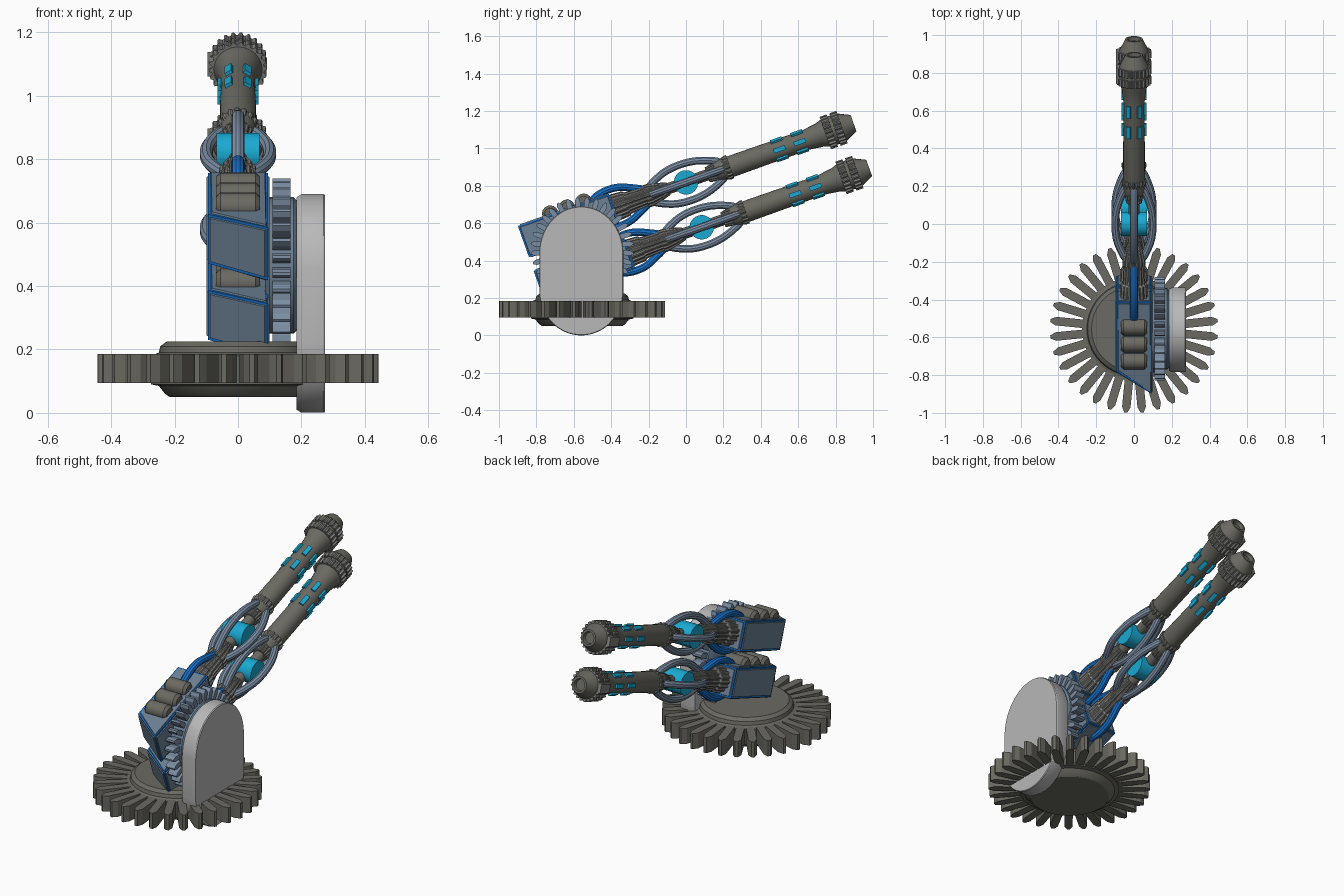
import bpy, bmesh, math
from mathutils import Matrix, Vector

if "Cube" in bpy.data.objects:
    bpy.data.objects.remove(bpy.data.objects["Cube"])

def material(name, c):
    m = bpy.data.materials.new(name)
    m.diffuse_color = (*c, 1)
    m.use_nodes = True
    m.node_tree.nodes["Principled BSDF"].inputs["Base Color"].default_value = m.diffuse_color
    return m

DARK = material("gunmetal", (0.145, 0.143, 0.122))
KNURL = material("worn steel", (0.21, 0.21, 0.20))
LIGHT = material("light grey", (0.48, 0.48, 0.48))
SLATE = material("slate blue", (0.15, 0.22, 0.30))
TUBE = material("pale steel blue", (0.20, 0.27, 0.37))
BLUE = material("bright blue", (0.01, 0.17, 0.60))
CYAN = material("cyan", (0.01, 0.40, 0.65))

def finish(name, bm, mats, M=Matrix(), smooth=True):
    bmesh.ops.recalc_face_normals(bm, faces=bm.faces)
    me = bpy.data.meshes.new(name)
    bm.to_mesh(me)
    bm.free()
    me.transform(M)
    for m in mats:
        me.materials.append(m)
    ob = bpy.data.objects.new(name, me)
    bpy.context.collection.objects.link(ob)
    if smooth:
        bpy.ops.object.select_all(action='DESELECT')
        ob.select_set(True)
        bpy.context.view_layer.objects.active = ob
        bpy.ops.object.shade_smooth_by_angle(angle=math.radians(32))
    return ob

def loft(bm, rings):
    """Skin a row of equal vertex rings and cap both ends."""
    vs = [[bm.verts.new(p) for p in r] for r in rings]
    n = len(vs[0])
    for a, b in zip(vs, vs[1:]):
        for i in range(n):
            j = (i + 1) % n
            bm.faces.new((a[i], a[j], b[j], b[i]))
    bm.faces.new(vs[0])
    bm.faces.new(vs[-1])

def lathe(name, profile, mat, M, n=24, groove=1.0):
    """Turn (position, radius) pairs round local Y; groove < 1 cuts knurling."""
    bm = bmesh.new()
    def rad(r, i):
        return r * groove if groove < 1 and i % 4 > 1 else r
    loft(bm, [[(rad(r, i) * math.cos(math.tau * i / n), s, rad(r, i) * math.sin(math.tau * i / n))
               for i in range(n)] for s, r in profile])
    return finish(name, bm, [mat], M, groove == 1)

def tube(name, pts, r, mat, M, n=10, steps=6):
    """Round hose through points, smoothed with a Catmull-Rom spline."""
    P = [Vector(p) for p in pts]
    P = [2 * P[0] - P[1]] + P + [2 * P[-1] - P[-2]]
    path = []
    for k in range(1, len(P) - 2):
        a, b, c, d = P[k - 1:k + 3]
        for q in range(steps):
            t = q / steps
            path.append(0.5 * (2 * b + (c - a) * t + (2 * a - 5 * b + 4 * c - d) * t * t
                               + (3 * b - a - 3 * c + d) * t ** 3))
    path.append(P[-2])
    # planar paths through the Y axis: the plane normal is a constant side vector
    side = Vector((0, 1, 0)).cross(Vector(pts[len(pts) // 2])).normalized()
    rings = []
    for i, p in enumerate(path):
        tan = (path[min(i + 1, len(path) - 1)] - path[max(i - 1, 0)]).normalized()
        up = tan.cross(side)
        rings.append([p + r * (side * math.cos(math.tau * k / n) + up * math.sin(math.tau * k / n))
                      for k in range(n)])
    bm = bmesh.new()
    loft(bm, rings)
    return finish(name, bm, [mat], M)

def box(bm, M):
    bmesh.ops.create_cube(bm, size=1, matrix=M)

def gear_teeth(name, R, r0, w, h, count, mat, M):
    """Spoke-like teeth with pointed tips, round local Z."""
    bm = bmesh.new()
    tip = R * 0.065
    outline = [(r0, -w), (R - tip, -w), (R, -w * .35), (R, w * .35), (R - tip, w), (r0, w)]
    for i in range(count):
        rot = Matrix.Rotation(math.tau * (i + .5) / count, 4, 'Z')
        loft(bm, [[rot @ Vector((x, y, z)) for x, y in outline] for z in (-h / 2, h / 2)])
    return finish(name, bm, [mat], M, False)

# base gear and its hub
AXIS_Z = Matrix.Translation((0, -.555, 0)) @ Matrix.Rotation(math.pi / 2, 4, 'X')
gear_teeth("base_gear_teeth", .445, .22, .0225, .09, 32, DARK, Matrix.Translation((0, -.555, .14)))
lathe("base_hub", [(.05, .215), (.06, .23), (.085, .25), (.09, .275), (.18, .275), (.19, .25),
                   (.21, .245), (.225, .225)], DARK, AXIS_Z, 40)

# upright gear and its hub
SIDE = Matrix.Translation((0, -.555, .465)) @ Matrix.Rotation(math.pi / 2, 4, 'Y')
gear_teeth("side_gear_teeth", .275, .15, .014, .056, 32, TUBE, SIDE @ Matrix.Translation((0, 0, .137)))
AXIS_X = Matrix.Rotation(-math.pi / 2, 4, 'Z')
lathe("side_gear_hub", [(.085, .19), (.10, .215), (.175, .215), (.19, .2)], SLATE,
      Matrix.Translation((0, -.555, .465)) @ AXIS_X, 40)

# tall rounded side shield
bm = bmesh.new()
rings = []
for x, k in ((.185, .96), (.2, 1), (.27, 1), (.275, .985)):
    ring = []
    for i in range(48):
        a = math.tau * (i + .5) / 48
        zc, rz = (.44, .25) if i < 24 else (.235, .235)
        ring.append((x, -.56 + k * .225 * math.cos(a), zc + k * rz * math.sin(a)))
    rings.append(ring)
loft(bm, rings)
finish("side_shield", bm, [LIGHT])

# two identical cannons, tilted upward
TILT = Matrix.Rotation(math.radians(19.5), 4, 'X')
for tag, pos in (("upper", (0, 0, .818)), ("lower", (0, .084, .578))):
    M = Matrix.Translation(pos) @ TILT

    # barrel and tapered muzzle
    lathe(tag + "_barrel", [(.17, .05), (.2, .058), (.68, .055), (.76, .066), (.80, .08), (.88, .08),
                            (.90, .07), (.95, .046), (.95, .034), (.93, .03)], DARK, M)
    for k, s in enumerate((.79, .845)):
        lathe(f"{tag}_muzzle_ring_{k}", [(s, .092), (s + .04, .092)], KNURL, M, 88, .9)
    bm = bmesh.new()
    box(bm, M @ Matrix.Translation((-.078, .84, 0)) @ Matrix.Diagonal((.036, .09, .05, 1)))
    finish(tag + "_muzzle_block", bm, [KNURL], smooth=False)

    # cyan vents: two rows of six
    bm = bmesh.new()
    for s in (.53, .645):
        for i in range(6):
            box(bm, M @ Matrix.Rotation(i * math.pi / 3, 4, 'Y')
                @ Matrix.Translation((.056, s, 0)) @ Matrix.Diagonal((.018, .065, .024, 1)))
    finish(tag + "_vents", bm, [CYAN], smooth=False)

    # knurled collars either side of the energy cell
    lathe(tag + "_front_collar", [(.12, .042), (.2, .055), (.235, .066), (.25, .066)], KNURL, M, 64, .9)
    lathe(tag + "_rear_collar", [(-.23, .062), (-.2, .062), (-.15, .05), (-.1, .035)], KNURL, M, 64, .9)
    lathe(tag + "_breech_collar", [(-.42, .075), (-.34, .07), (-.33, .06), (-.22, .055)], KNURL, M, 64, .9)
    lathe(tag + "_breech_core", [(-.5, .055), (-.2, .05), (-.1, .03), (.13, .03), (.19, .045)], DARK, M)

    # cyan energy cell caged by four bowed pipes
    lathe(tag + "_energy_cell", [(-.068, .065), (.068, .065)], CYAN, M @ AXIS_X, 28)
    for i in range(4):
        tube(f"{tag}_cage_pipe_{i}", [(0, -.21, .03), (0, -.17, .058), (0, -.09, .09), (0, 0, .1),
                                      (0, .09, .09), (0, .18, .058), (0, .22, .03)],
             .021, TUBE, M @ Matrix.Rotation(i * math.pi / 2, 4, 'Y'))

    # blue hoses above and below the breech
    for side in (1, -1):
        tube(f"{tag}_hose_{'top' if side > 0 else 'bottom'}",
             [(0, s, n * side) for s, n in ((-.19, .02), (-.26, .058), (-.36, .098), (-.46, .095), (-.56, .05))],
             .021, BLUE, M)

    # slanted housing: every face gets a blue rim
    bm = bmesh.new()
    plan = [(-.095, -.41), (.095, -.41), (.095, -.925), (-.095, -.80)]
    loft(bm, [[(x, s, -.085 - (.012 if s < -.9 else 0)) for x, s in plan],
              [(x, s, .08) for x, s in plan]])
    bmesh.ops.recalc_face_normals(bm, faces=bm.faces)
    rim = bmesh.ops.inset_individual(bm, faces=bm.faces[:], thickness=.012, depth=0)['faces']
    for f in rim:
        f.material_index = 1
    inner = [f for f in bm.faces if f.material_index == 0]
    bmesh.ops.inset_individual(bm, faces=inner, thickness=.003, depth=.005)
    finish(tag + "_housing", bm, [SLATE, BLUE], M, False)

    # three rounded pods on top of the housing
    for k, s in enumerate((-.55, -.645, -.74)):
        lathe(f"{tag}_pod_{k}", [(-.07, .03), (-.055, .044), (.055, .044), (.07, .03)], DARK,
              M @ Matrix.Translation((0, s, .085)) @ AXIS_X, 16)
